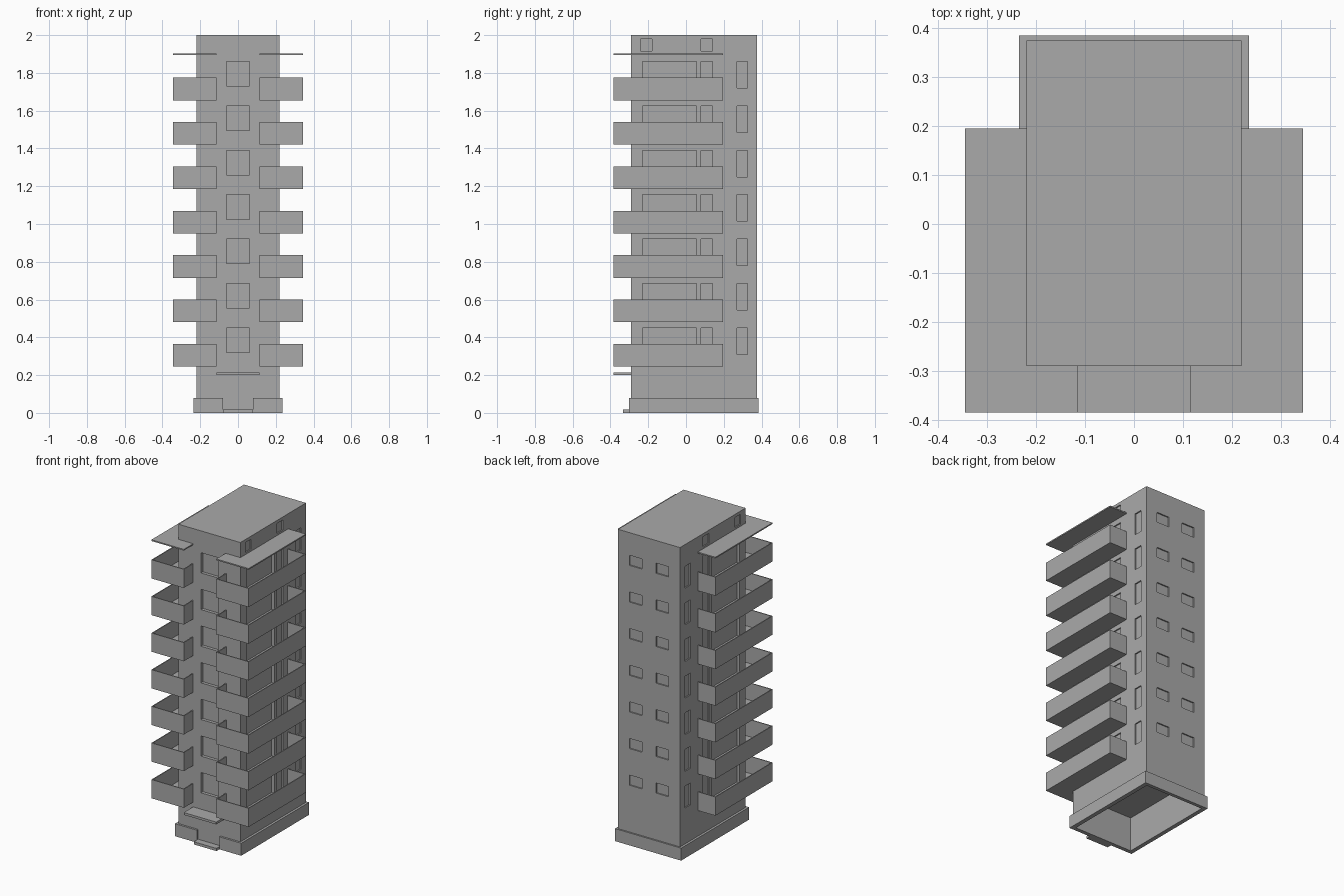
import bpy
import bmesh
from mathutils import Matrix, Vector

if "Cube" in bpy.data.objects:
    bpy.data.objects.remove(bpy.data.objects["Cube"])

# One concrete colour for the whole building
concrete = bpy.data.materials.new("concrete_grey")
concrete.use_nodes = True
GREY = (0.4, 0.4, 0.4, 1)
concrete.diffuse_color = GREY
concrete.node_tree.nodes["Principled BSDF"].inputs["Base Color"].default_value = GREY


def boxes(name, parts):
    """One object from boxes given as (x0, x1, y0, y1, z0, z1)."""
    bm = bmesh.new()
    for x0, x1, y0, y1, z0, z1 in parts:
        centre = Vector((x0 + x1, y0 + y1, z0 + z1)) / 2
        size = (abs(x1 - x0), abs(y1 - y0), z1 - z0, 1)
        bmesh.ops.create_cube(bm, size=1,
                              matrix=Matrix.Translation(centre) @ Matrix.Diagonal(size))
    mesh = bpy.data.meshes.new(name)
    bm.to_mesh(mesh)
    bm.free()
    mesh.materials.append(concrete)
    obj = bpy.data.objects.new(name, mesh)
    bpy.context.collection.objects.link(obj)
    return obj


def mirrored(parts):
    return parts + [(-x0, -x1, *rest) for x0, x1, *rest in parts]


FLOORS = 7
STEP = 0.235
W, FRONT, BACK = 0.22, -0.29, 0.375      # tower walls
OUT, IN = 0.345, 0.115                   # balcony outer and inner x
BF, BB = -0.385, 0.195                   # balcony front and back y
T = 0.006                                # parapet thickness
SHALLOW, DEEP = 0.008, 0.02

# Tower, with recessed openings and a hollow entrance level
tower = boxes("tower", [(-W, W, FRONT, BACK, 0, 2)])


def side_recess(y0, y1, z0, z1, depth):
    return (W - depth, W + 0.05, y0, y1, z0, z1)


cuts = [(-W + 0.012, W - 0.012, FRONT + 0.012, BACK - 0.012, -0.1, 0.22)]
for i in range(FLOORS):
    z = i * STEP
    # Front stair window
    cuts.append((-0.06, 0.06, FRONT - 0.05, FRONT + DEEP, z + 0.32, z + 0.45))
    cuts += mirrored([
        side_recess(-0.23, 0.055, z + 0.26, z + 0.45, DEEP),
        side_recess(0.08, 0.14, z + 0.26, z + 0.45, SHALLOW),
        side_recess(0.27, 0.325, z + 0.31, z + 0.45, SHALLOW),
        # High strip windows on the back
        (0.05, 0.14, BACK - SHALLOW, BACK + 0.05, z + 0.38, z + 0.445),
    ])
# Small windows above the balcony roofs
cuts += mirrored([side_recess(y, y + 0.06, 1.915, 1.98, SHALLOW) for y in (-0.24, 0.08)])

cutter = boxes("opening_cutter", cuts)
cutter.hide_render = True
cutter.hide_viewport = True
cutter.display_type = "WIRE"
mod = tower.modifiers.new("openings", "BOOLEAN")
mod.operation = "DIFFERENCE"
mod.solver = "EXACT"
mod.object = cutter
bpy.context.view_layer.update()
evaluated = tower.evaluated_get(bpy.context.evaluated_depsgraph_get())
cut_mesh = bpy.data.meshes.new_from_object(evaluated)
tower.modifiers.clear()
tower.data = cut_mesh
bpy.data.objects.remove(cutter)


# Corner balconies: L-shaped floor with a thin parapet all round
def corner_slab(z0, z1):
    return [(IN, OUT, BF, FRONT, z0, z1), (W, OUT, FRONT, BB, z0, z1)]


def balcony(z):
    low, top = z + 0.01, z + 0.12
    return corner_slab(z, low) + [
        (IN, OUT, BF, BF + T, low, top),
        (OUT - T, OUT, BF + T, BB, low, top),
        (W, OUT - T, BB - T, BB, low, top),
        (IN, IN + T, BF + T, FRONT, low, top),
    ]


for i in range(FLOORS):
    boxes(f"balconies_floor_{i + 1}", mirrored(balcony(0.245 + i * STEP)))
boxes("balcony_roofs", mirrored(corner_slab(1.895, 1.903)))

# Plinth, broken at the entrance
PX, PF, PB, PH = 0.235, -0.303, 0.385, 0.08
boxes("plinth", mirrored([
    (W, PX, PF, PB, 0, PH),
    (0.08, W, PF, FRONT, 0, PH),
    (0, W, BACK, PB, 0, PH),
]))

# Entrance canopy and step
boxes("entrance_canopy", [(-IN, IN, BF, FRONT, 0.2, 0.215)])
boxes("entrance_step", [(-0.08, 0.08, -0.333, FRONT, 0, 0.017)])
